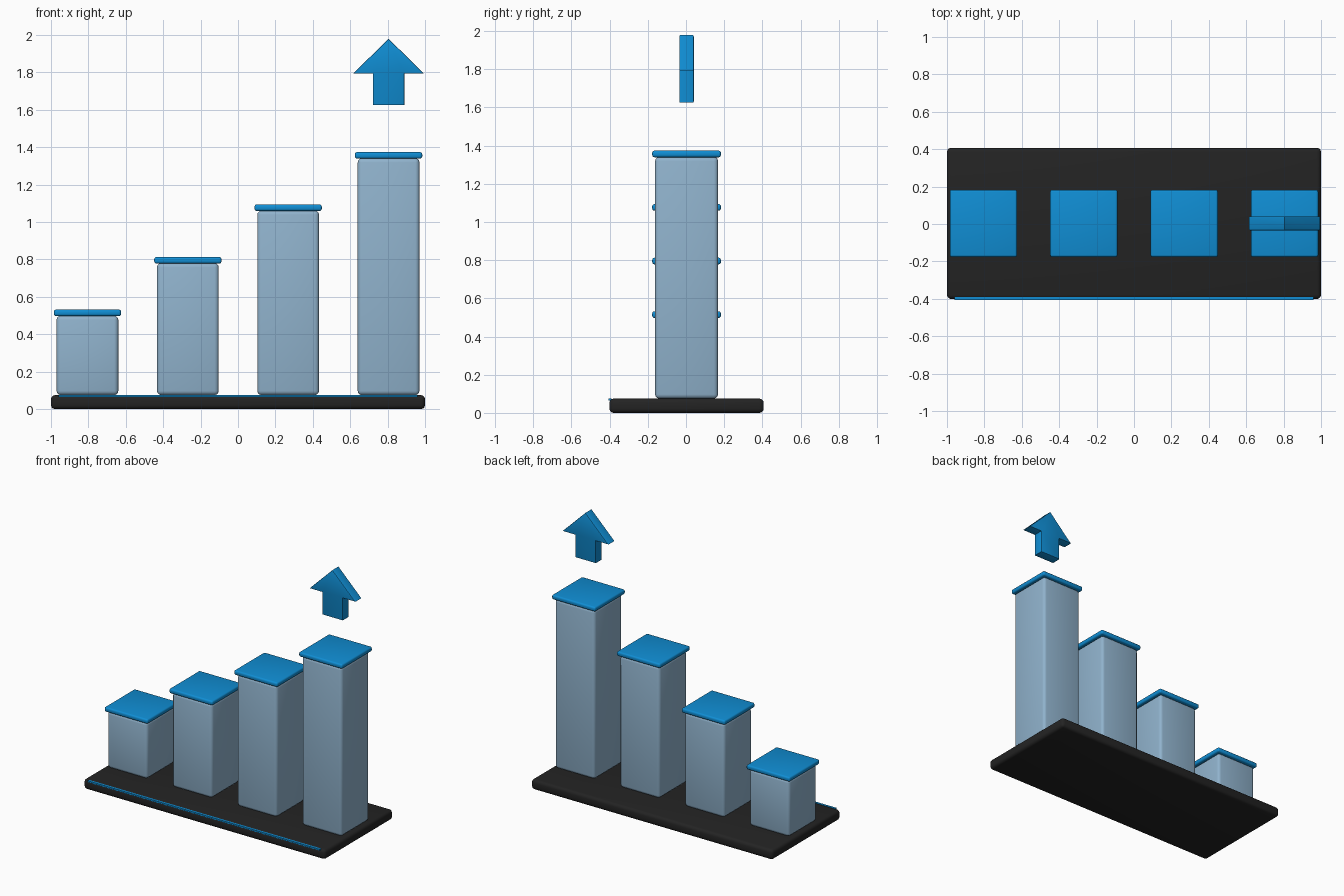
import bpy, bmesh
from mathutils import Vector

if "Cube" in bpy.data.objects:
    bpy.data.objects.remove(bpy.data.objects["Cube"])

CY = 0.003  # bars and base sit slightly behind the front trim


def material(name, rgb):
    m = bpy.data.materials.new(name)
    m.diffuse_color = (*rgb, 1)
    m.use_nodes = True
    m.node_tree.nodes["Principled BSDF"].inputs["Base Color"].default_value = m.diffuse_color
    return m


BLUE = material("bright blue", (0.005, 0.27, 0.66))
PALE = material("pale steel blue", (0.28, 0.45, 0.61))
BLACK = material("charcoal black", (0.017, 0.017, 0.017))


def finish(name, bm, mat):
    bmesh.ops.recalc_face_normals(bm, faces=bm.faces[:])
    me = bpy.data.meshes.new(name)
    bm.to_mesh(me)
    bm.free()
    me.materials.append(mat)
    ob = bpy.data.objects.new(name, me)
    bpy.context.collection.objects.link(ob)
    bpy.ops.object.select_all(action='DESELECT')
    ob.select_set(True)
    bpy.context.view_layer.objects.active = ob
    bpy.ops.object.shade_smooth_by_angle(angle=0.6)
    return ob


def rounded_box(name, lo, hi, radius, mat, segments=3):
    bm = bmesh.new()
    bmesh.ops.create_cube(bm, size=1)
    lo, hi = Vector(lo), Vector(hi)
    for v in bm.verts:
        v.co = (lo + hi) / 2 + v.co * (hi - lo)
    if radius:
        bmesh.ops.bevel(bm, geom=bm.edges[:], offset=radius, segments=segments,
                        profile=0.5, affect='EDGES')
    return finish(name, bm, mat)


# Base plate and the thin trim along its front top edge
rounded_box("base", (-1, CY - 0.404, 0), (1, CY + 0.404, 0.075), 0.022, BLACK)
rounded_box("front_trim", (-0.96, -0.407, 0.064), (0.96, -0.39, 0.075), 0, BLUE)

# Four rising bars with overhanging caps
for i, top in enumerate((0.499, 0.78, 1.061, 1.341)):
    x = -0.805 + i * 0.5367
    rounded_box(f"bar_{i + 1}", (x - 0.165, CY - 0.165, 0.075),
                (x + 0.165, CY + 0.165, top), 0.022, PALE)
    rounded_box(f"cap_{i + 1}", (x - 0.18, CY - 0.18, top - 0.002),
                (x + 0.18, CY + 0.18, top + 0.033), 0.012, BLUE)

# Upward arrow: extruded profile with softened front and back rims
half = [(0.084, 1.625), (0.084, 1.793), (0.19, 1.793)]
outline = half + [(0, 1.98)] + [(-x, z) for x, z in reversed(half)]
bm = bmesh.new()
face = bm.faces.new([bm.verts.new((0.805 + x, CY - 0.038, z)) for x, z in outline])
ext = bmesh.ops.extrude_face_region(bm, geom=[face], use_keep_orig=True)
bmesh.ops.translate(bm, vec=(0, 0.076, 0),
                    verts=[g for g in ext["geom"] if isinstance(g, bmesh.types.BMVert)])
rims = [e for e in bm.edges if abs(e.verts[0].co.y - e.verts[1].co.y) < 1e-5]
bmesh.ops.recalc_face_normals(bm, faces=bm.faces[:])
bmesh.ops.bevel(bm, geom=rims, offset=0.006, segments=2, profile=0.5, affect='EDGES')
finish("arrow", bm, BLUE)
